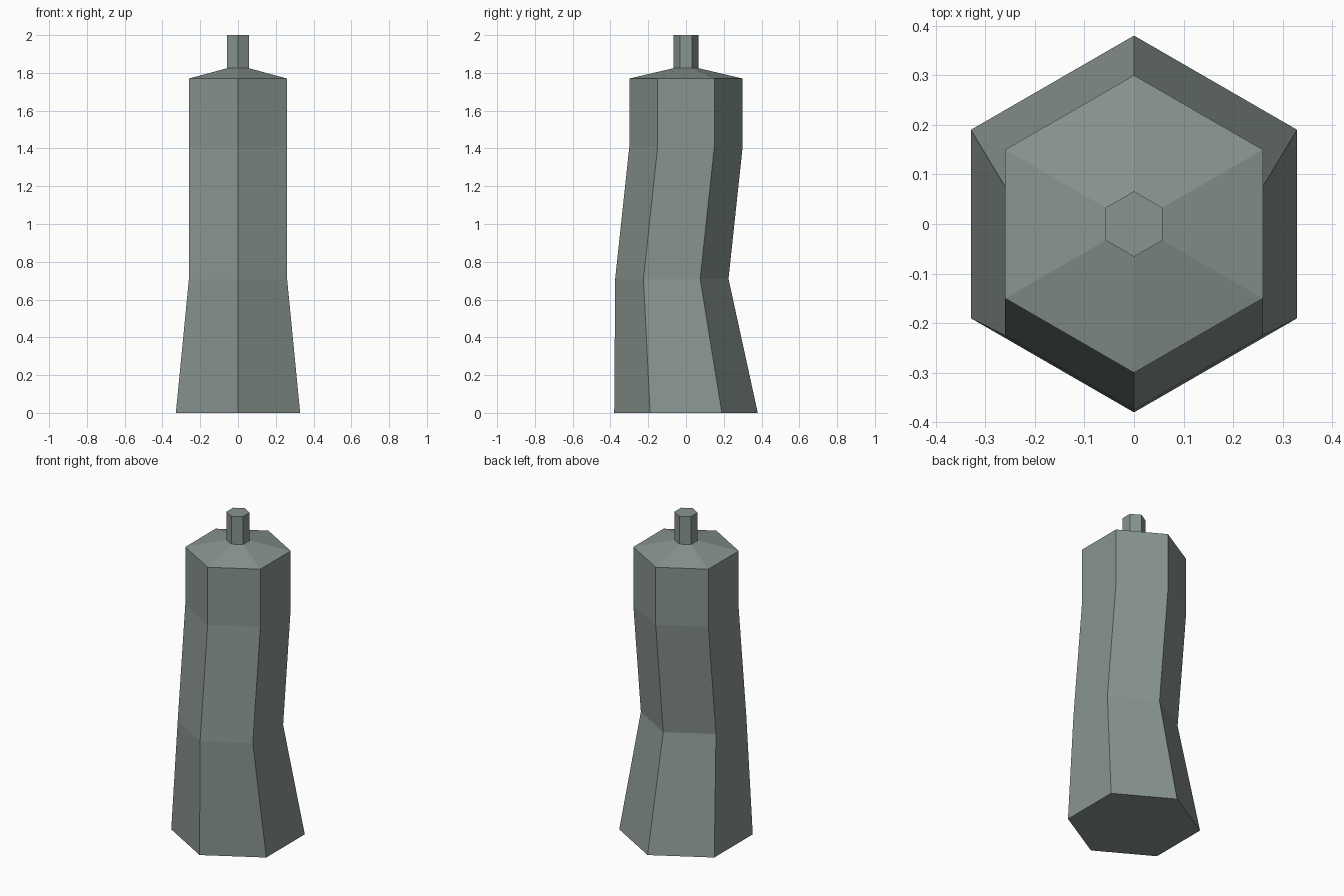
import bpy, bmesh, math

if "Cube" in bpy.data.objects:
    bpy.data.objects.remove(bpy.data.objects["Cube"])

# Single flat grey-green colour
grey_green = bpy.data.materials.new("grey_green")
grey_green.diffuse_color = (0.25, 0.30, 0.275, 1)
grey_green.use_nodes = True
grey_green.node_tree.nodes["Principled BSDF"].inputs["Base Color"].default_value = grey_green.diffuse_color

SIDES = 6
# Rings of the hexagonal body: height, radius, y offset
RINGS = [
    (0.00, 0.38, 0.0),     # wide base
    (0.71, 0.30, -0.075),  # bend towards the front
    (1.41, 0.30, 0.0),     # bend back to upright
    (1.77, 0.30, 0.0),     # shoulder edge
    (1.825, 0.066, 0.0),   # foot of the stem
    (2.00, 0.066, 0.0),    # top of the stem
]


def loft(name, rings, sides, material):
    bm = bmesh.new()
    loops = []
    for z, r, oy in rings:
        angles = [math.pi / 2 + 2 * math.pi * i / sides for i in range(sides)]
        loops.append([bm.verts.new((r * math.cos(a), oy + r * math.sin(a), z))
                      for a in angles])
    for low, high in zip(loops, loops[1:]):
        for i in range(sides):
            j = (i + 1) % sides
            bm.faces.new((low[i], low[j], high[j], high[i]))
    bm.faces.new(loops[0][::-1])
    bm.faces.new(loops[-1])
    bmesh.ops.recalc_face_normals(bm, faces=bm.faces)
    mesh = bpy.data.meshes.new(name)
    bm.to_mesh(mesh)
    bm.free()
    mesh.materials.append(material)
    obj = bpy.data.objects.new(name, mesh)
    bpy.context.collection.objects.link(obj)
    return obj


# Bent hexagonal body with sloped shoulder and stem
loft("bent_hexagonal_body", RINGS, SIDES, grey_green)
